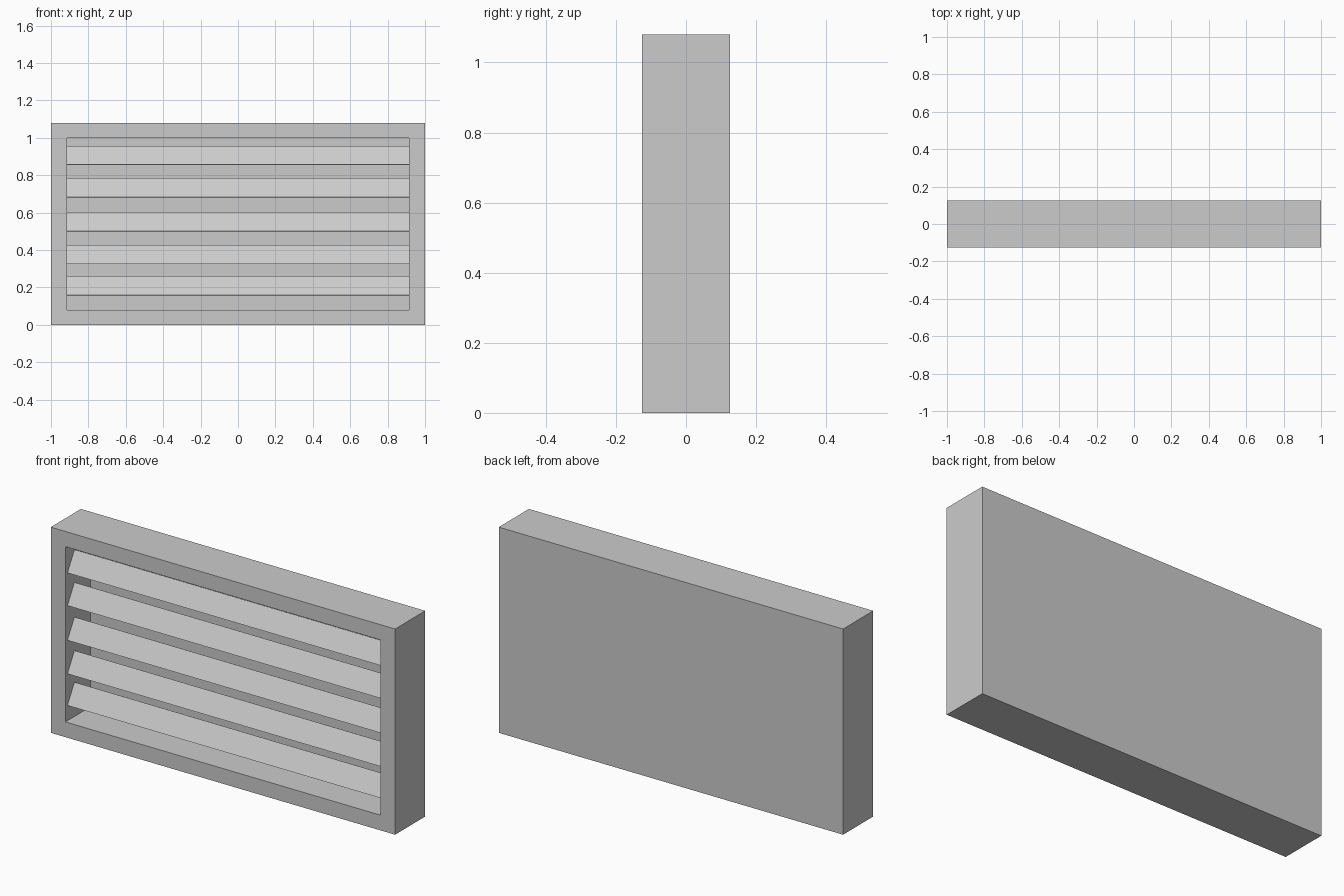
import bpy, bmesh

if "Cube" in bpy.data.objects:
    bpy.data.objects.remove(bpy.data.objects["Cube"])

W, H, D = 1.0, 1.08, 0.125        # half width, height, half depth
IW, Z0, Z1 = 0.915, 0.08, 1.0     # opening
BACK = 0.085                      # inner face of the back panel


def make_object(name, bm):
    bmesh.ops.recalc_face_normals(bm, faces=bm.faces)
    mesh = bpy.data.meshes.new(name)
    bm.to_mesh(mesh)
    bm.free()
    obj = bpy.data.objects.new(name, mesh)
    bpy.context.collection.objects.link(obj)
    return obj


def ring(bm, w, z0, z1, y):
    return [bm.verts.new((x, y, z)) for x, z in
            ((-w, z0), (w, z0), (w, z1), (-w, z1))]


# Housing: frame, recess walls and closed back as one skin
bm = bmesh.new()
rings = [ring(bm, W, 0, H, D), ring(bm, W, 0, H, -D),
         ring(bm, IW, Z0, Z1, -D), ring(bm, IW, Z0, Z1, BACK)]
for a, b in zip(rings, rings[1:]):
    for i in range(4):
        j = (i + 1) % 4
        bm.faces.new((a[i], a[j], b[j], b[i]))
bm.faces.new(rings[0])
bm.faces.new(rings[-1])
make_object("vent_housing", bm)

# Tilted slats: lower edge forward, upper edge set back
T = 0.004
for n, z in enumerate((0.16, 0.326, 0.502, 0.684, 0.856), 1):
    bm = bmesh.new()
    profile = ((-0.108, z), (-0.05, z + 0.1), (-0.05 + T, z + 0.098), (-0.108 + T, z - 0.002))
    ends = [[bm.verts.new((x, y, h)) for y, h in profile] for x in (-IW, IW)]
    for i in range(4):
        j = (i + 1) % 4
        bm.faces.new((ends[0][i], ends[0][j], ends[1][j], ends[1][i]))
    bm.faces.new(ends[0])
    bm.faces.new(ends[1])
    make_object(f"slat_{n}", bm)
